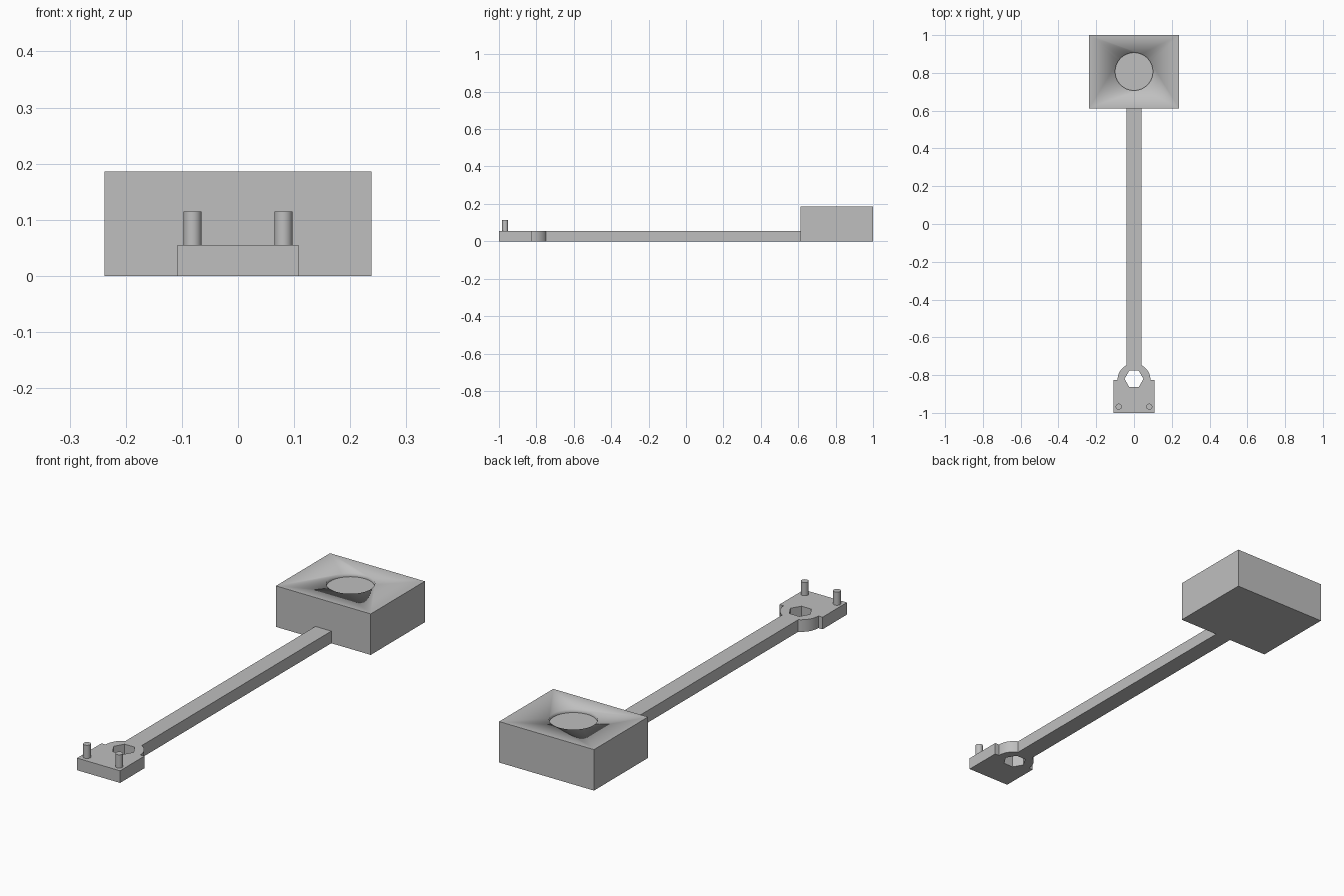
import bpy, bmesh
from math import cos, sin, acos, pi, radians

cube = bpy.data.objects.get("Cube")
if cube:
    bpy.data.objects.remove(cube, do_unlink=True)

# Single plain grey
GREY = (0.52, 0.52, 0.52, 1)
grey = bpy.data.materials.new("plain grey")
grey.use_nodes = True
grey.diffuse_color = GREY
grey.node_tree.nodes["Principled BSDF"].inputs["Base Color"].default_value = GREY


def prism(name, outline, z0, z1):
    """Extrude a flat outline between two heights."""
    bm = bmesh.new()
    face = bm.faces.new([bm.verts.new((x, y, z0)) for x, y in outline])
    top = bmesh.ops.extrude_face_region(bm, geom=[face])["geom"]
    for v in top:
        if isinstance(v, bmesh.types.BMVert):
            v.co.z = z1
    bmesh.ops.recalc_face_normals(bm, faces=bm.faces)
    mesh = bpy.data.meshes.new(name)
    bm.to_mesh(mesh)
    bm.free()
    mesh.materials.append(grey)
    obj = bpy.data.objects.new(name, mesh)
    bpy.context.collection.objects.link(obj)
    return obj


def ring(cx, cy, r, sides):
    return [(cx + r * cos(2 * pi * i / sides), cy + r * sin(2 * pi * i / sides))
            for i in range(sides)]


def cut(obj, cutter):
    """Subtract a hidden cutter."""
    mod = obj.modifiers.new("cut", "BOOLEAN")
    mod.operation = "DIFFERENCE"
    mod.solver = "EXACT"
    mod.object = cutter
    cutter.hide_render = True
    cutter.hide_set(True)


def smooth(obj):
    bpy.ops.object.select_all(action="DESELECT")
    obj.select_set(True)
    bpy.context.view_layer.objects.active = obj
    bpy.ops.object.shade_smooth_by_angle(angle=radians(30))


THICK = 0.055      # arm and plate thickness
HUB_Y = -0.825     # centre of the hexagonal hole
HUB_R = 0.087
ARM = 0.04         # half width of the arm
PLATE = 0.108      # half width of the end plate
BLOCK_Y = 0.612    # front of the block

# Arm, rounded hub and end plate as one mirrored profile
end = acos(ARM / HUB_R)
half = [(PLATE, -1), (PLATE, HUB_Y)]
half += [(HUB_R * cos(end * i / 12), HUB_Y + HUB_R * sin(end * i / 12)) for i in range(13)]
half.append((ARM, BLOCK_Y))
arm = prism("arm_with_plate", half + [(-x, y) for x, y in reversed(half)], 0, THICK)
smooth(arm)
cut(arm, prism("hex_cutter", ring(0, -0.82, 0.05, 6), -0.1, 0.2))

# Pegs on the plate
for side, x in (("left", 0.081), ("right", -0.081)):
    smooth(prism(side + "_peg", ring(x, -0.967, 0.016, 32), THICK, 0.115))

# Block with a shallow round recess
block = prism("block", [(-0.238, BLOCK_Y), (0.238, BLOCK_Y), (0.238, 1), (-0.238, 1)], 0, 0.186)
smooth(block)
recess = prism("recess_cutter", ring(0, 0.807, 0.1, 64), 0.17, 0.3)
smooth(recess)
cut(block, recess)
